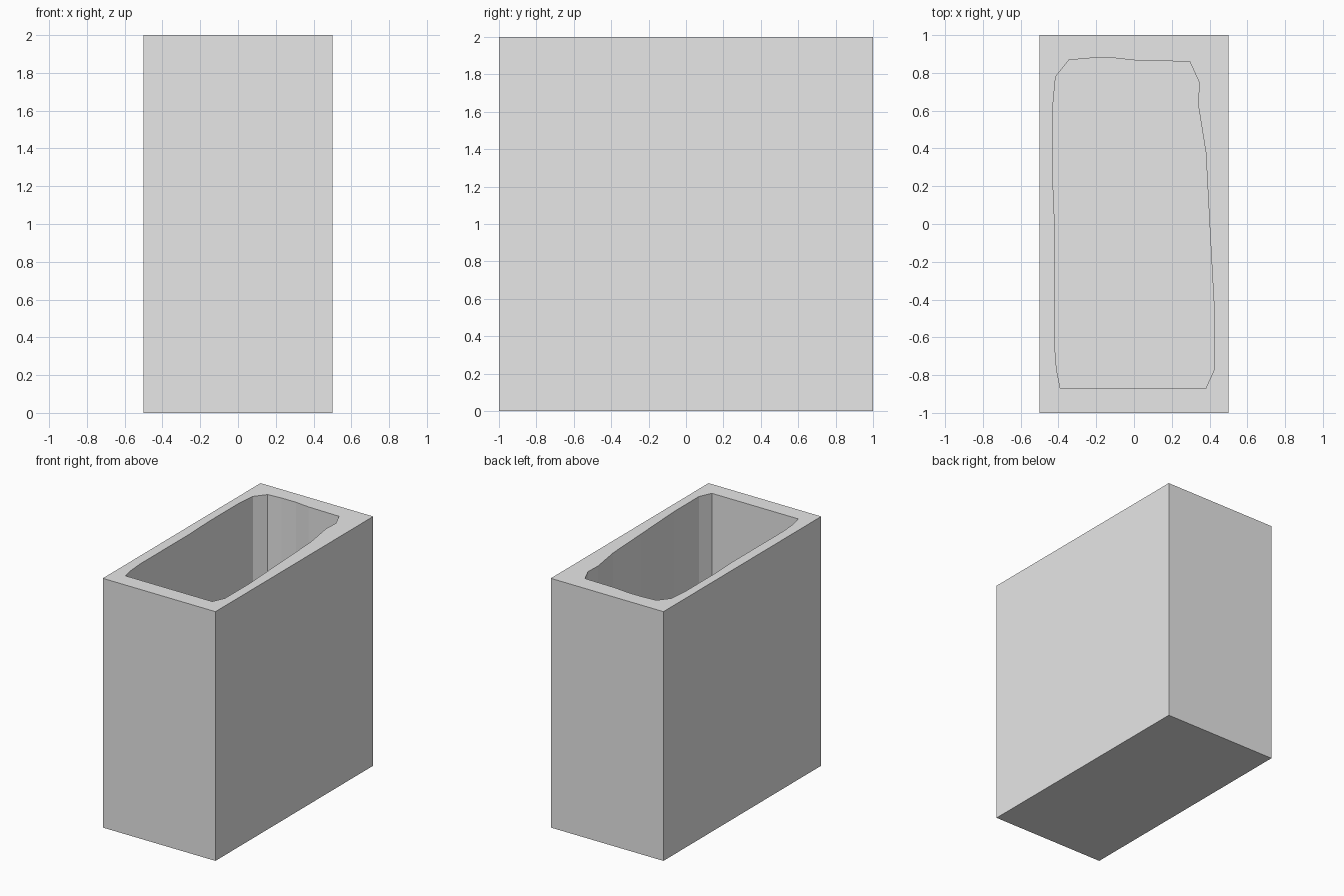
import bpy
import bmesh

cube = bpy.data.objects.get("Cube")
if cube:
    bpy.data.objects.remove(cube, do_unlink=True)

HALF_X, HALF_Y, HEIGHT, FLOOR = 0.5, 1.0, 2.0, 0.1

# Outline of the hollow, anticlockwise seen from above
hollow = [(-0.39, -0.87), (0.38, -0.87), (0.425, -0.77), (0.425, -0.46),
          (0.40, 0.0), (0.38, 0.38), (0.34, 0.63), (0.345, 0.75),
          (0.295, 0.86), (0.02, 0.865), (-0.10, 0.878), (-0.23, 0.878),
          (-0.345, 0.868), (-0.415, 0.78), (-0.43, 0.62), (-0.43, 0.24),
          (-0.42, 0.0), (-0.42, -0.64), (-0.41, -0.77)]
corners = [(-HALF_X, -HALF_Y), (HALF_X, -HALF_Y), (HALF_X, HALF_Y), (-HALF_X, HALF_Y)]

bm = bmesh.new()


def ring(points, z):
    return [bm.verts.new((x, y, z)) for x, y in points]


def walls(lower, upper):
    n = len(lower)
    for i in range(n):
        j = (i + 1) % n
        bm.faces.new((lower[i], lower[j], upper[j], upper[i]))


def loop_edges(verts):
    return [bm.edges.get((v, verts[i - 1])) for i, v in enumerate(verts)]


# Outer walls and underside
base, rim = ring(corners, 0), ring(corners, HEIGHT)
walls(base, rim)
bm.faces.new(base[::-1])

# Hollow walls and floor
floor, lip = ring(hollow, FLOOR), ring(hollow, HEIGHT)
walls(lip, floor)
bm.faces.new(floor)

# Flat rim between the outer edge and the hollow
bmesh.ops.triangle_fill(bm, use_beauty=True, use_dissolve=False,
                        edges=loop_edges(rim) + loop_edges(lip), normal=(0, 0, 1))
bmesh.ops.recalc_face_normals(bm, faces=bm.faces)

mesh = bpy.data.meshes.new("open_box")
bm.to_mesh(mesh)
bm.free()
box = bpy.data.objects.new("open_box", mesh)
bpy.context.collection.objects.link(box)

# Single grey material
grey = bpy.data.materials.new("light_grey")
grey.use_nodes = True
colour = (0.8, 0.8, 0.8, 1)
grey.diffuse_color = colour
grey.node_tree.nodes["Principled BSDF"].inputs["Base Color"].default_value = colour
mesh.materials.append(grey)
